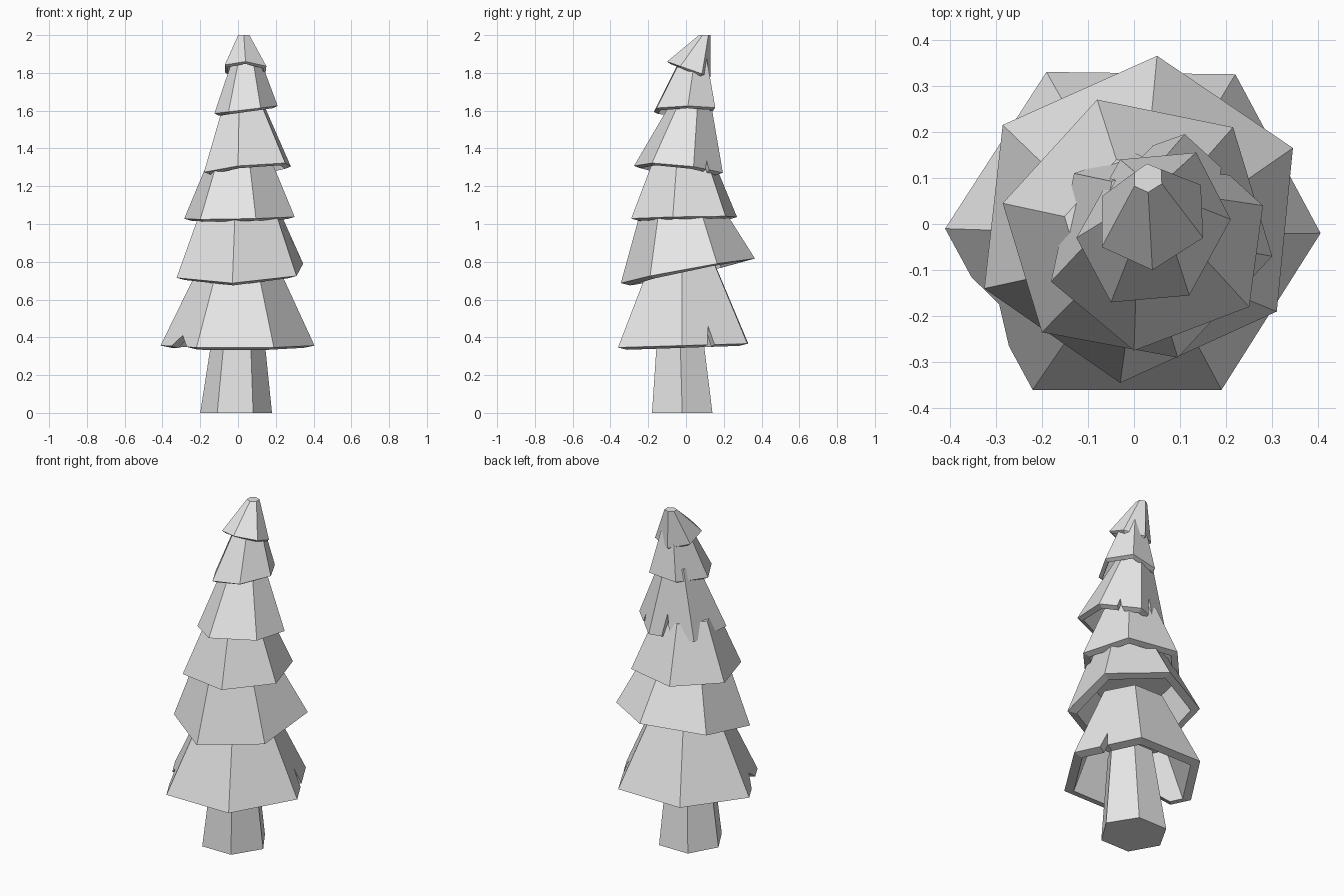
import bpy, bmesh, math
from mathutils import Vector

cube = bpy.data.objects.get("Cube")
if cube:
    bpy.data.objects.remove(cube, do_unlink=True)

grey = bpy.data.materials.new("light_grey")
grey.use_nodes = True
colour = (0.8, 0.8, 0.8, 1)
grey.diffuse_color = colour
grey.node_tree.nodes["Principled BSDF"].inputs["Base Color"].default_value = colour


def loft(name, rings):
    """Closed flat-faced solid through a series of rings."""
    bm = bmesh.new()
    loops = [[bm.verts.new(p) for p in ring] for ring in rings]
    n = len(loops[0])
    for a, b in zip(loops, loops[1:]):
        for i in range(n):
            j = (i + 1) % n
            bm.faces.new((a[i], a[j], b[j], b[i]))
    bm.faces.new(loops[0][::-1])
    bm.faces.new(loops[-1])
    bmesh.ops.recalc_face_normals(bm, faces=bm.faces)
    mesh = bpy.data.meshes.new(name)
    bm.to_mesh(mesh)
    bm.free()
    mesh.materials.append(grey)
    obj = bpy.data.objects.new(name, mesh)
    bpy.context.collection.objects.link(obj)
    return obj


def tier(name, rim, plane, top, scale):
    """Hollow skirt: tilted rim, narrowing to a small flat top."""
    z0, tx, ty = plane
    top = Vector(top)
    outer = [Vector((x, y, z0 + tx * x + ty * y)) for x, y in rim]
    mid = sum(outer, Vector()) / len(outer)

    def shrink(p, s):
        return Vector((mid.x + (p.x - mid.x) * s, mid.y + (p.y - mid.y) * s, p.z))

    def crown(s):
        return [top + Vector((p.x - mid.x, p.y - mid.y, 0)) * s for p in outer]

    lip = [shrink(p, 0.86) - Vector((0, 0, 0.012)) for p in outer]
    roof = [l.lerp(c, 0.55) for l, c in zip(lip, crown(scale * 0.8))]
    return loft(name, [crown(scale), outer, lip, roof])


def notch(obj, x, y, half_width, bottom, apex):
    """Cut a pointed split into the rim of a tier."""
    out = Vector((x, y, 0))
    side = Vector((-y, x, 0)).normalized() * half_width
    tri = [side + Vector((0, 0, bottom)), -side + Vector((0, 0, bottom)), Vector((0, 0, apex))]
    cutter = loft("notch_cutter", [[out * k + p for p in tri] for k in (0.55, 1.5)])
    cutter.hide_render = True
    mod = obj.modifiers.new("notch", "BOOLEAN")
    mod.operation = "DIFFERENCE"
    mod.solver = "EXACT"
    mod.object = cutter
    bpy.context.view_layer.objects.active = obj
    bpy.ops.object.modifier_apply(modifier=mod.name)
    bpy.data.objects.remove(cutter, do_unlink=True)


# Trunk: tapered hexagonal post
foot = [(-0.2, -0.02), (-0.11, -0.18), (0.08, -0.18), (0.18, -0.02), (0.08, 0.14), (-0.11, 0.14)]
loft("trunk", [
    [(x, y, 0) for x, y in foot],
    [(x * 0.66 + 0.01, y * 0.7 - 0.02, 0.5) for x, y in foot],
])

# Branch tiers from the bottom to the tip
tier_1 = tier("branch_tier_1",
              [(-0.41, -0.01), (-0.22, -0.36), (0.19, -0.36), (0.405, -0.02), (0.22, 0.325), (-0.19, 0.33)],
              (0.357, 0, 0.03), (0.005, -0.02, 0.82), 0.46)
tier("branch_tier_2",
     [(-0.325, -0.14), (-0.03, -0.345), (0.31, -0.19), (0.345, 0.165), (0.05, 0.365), (-0.285, 0.215)],
     (0.75, 0.03, 0.18), (0.01, -0.02, 1.09), 0.6)
tier("branch_tier_3",
     [(-0.285, 0.045), (-0.2, -0.235), (0.095, -0.29), (0.3, -0.07), (0.215, 0.21), (-0.08, 0.27)],
     (1.033, 0.02, 0.02), (0.01, -0.015, 1.35), 0.55)
tier_4 = tier("branch_tier_4",
              [(-0.18, -0.125), (0, -0.275), (0.25, -0.18), (0.28, 0.04), (0.11, 0.195), (-0.13, 0.11)],
              (1.28, 0.1, -0.1), (0.03, 0.03, 1.66), 0.42)
tier("branch_tier_5",
     [(-0.125, -0.03), (-0.05, -0.17), (0.12, -0.155), (0.21, 0.01), (0.135, 0.155), (-0.03, 0.14)],
     (1.6, 0.12, 0), (0.045, 0.04, 1.88), 0.42)
tier("tip_tier",
     [(-0.07, -0.05), (0.04, -0.1), (0.15, -0.03), (0.145, 0.085), (0.03, 0.13), (-0.07, 0.06)],
     (1.825, 0, -0.35), (0.03, 0.1, 2.0), 0.27)

# Splits in the rims
notch(tier_1, 0.33, 0.135, 0.035, 0.3, 0.46)
notch(tier_1, -0.31, -0.185, 0.16, 0.3, 0.41)
notch(tier_4, 0.2, 0.115, 0.03, 1.2, 1.34)
notch(tier_4, 0.02, 0.16, 0.03, 1.2, 1.4)
